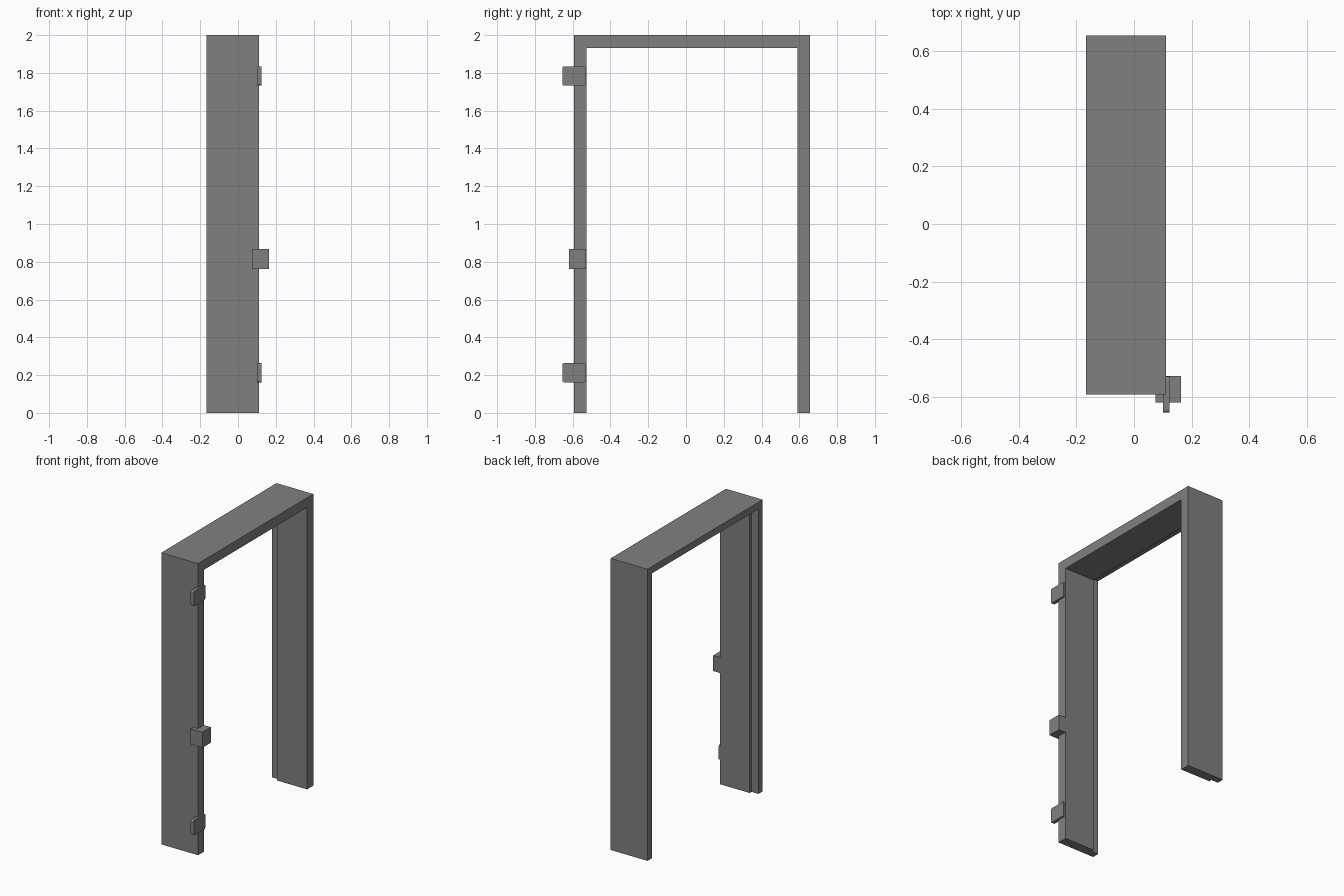
import bpy, bmesh

cube = bpy.data.objects.get("Cube")
if cube:
    bpy.data.objects.remove(cube, do_unlink=True)

grey = bpy.data.materials.new("mid grey")
grey.use_nodes = True
colour = (0.216, 0.216, 0.216, 1)
grey.diffuse_color = colour
grey.node_tree.nodes["Principled BSDF"].inputs["Base Color"].default_value = colour


def finish(name, bm):
    bmesh.ops.recalc_face_normals(bm, faces=bm.faces)
    mesh = bpy.data.meshes.new(name)
    bm.to_mesh(mesh)
    bm.free()
    mesh.materials.append(grey)
    obj = bpy.data.objects.new(name, mesh)
    bpy.context.collection.objects.link(obj)
    return obj


def box(name, x, y, z, radius=0):
    """Box from (min, max) ranges; radius rounds the edges running along x."""
    bm = bmesh.new()
    bmesh.ops.create_cube(bm, size=1)
    for v in bm.verts:
        v.co = [r[1] if c > 0 else r[0] for c, r in zip(v.co, (x, y, z))]
    if radius:
        edges = [e for e in bm.edges
                 if abs(e.verts[0].co.x - e.verts[1].co.x) > 1e-4]
        bmesh.ops.bevel(bm, geom=edges, offset=radius, segments=3,
                        profile=0.5, affect='EDGES')
    return finish(name, bm)


# Door frame: rebated section swept up, across and down with mitred corners
BACK, STEP, FRONT = -0.167, -0.115, 0.112
NEAR, FAR, HEIGHT = -0.593, 0.656, 2.0
THICK, REBATE = 0.067, 0.02
section = [(BACK, 0), (FRONT, 0), (FRONT, THICK), (STEP, THICK),
           (STEP, THICK - REBATE), (BACK, THICK - REBATE)]
stations = [lambda d: (NEAR + d, 0), lambda d: (NEAR + d, HEIGHT - d),
            lambda d: (FAR - d, HEIGHT - d), lambda d: (FAR - d, 0)]

bm = bmesh.new()
rings = [[bm.verts.new((x, *place(d))) for x, d in section] for place in stations]
for a, b in zip(rings, rings[1:]):
    for i in range(len(section)):
        j = (i + 1) % len(section)
        bm.faces.new((a[i], a[j], b[j], b[i]))
bm.faces.new(rings[0])
bm.faces.new(rings[-1])
finish("door_frame", bm)

# Two hinge leaves with rounded corners
for name, z in (("lower_hinge", 0.162), ("upper_hinge", 1.733)):
    box(name, (0.1, 0.124), (-0.655, -0.531), (z, z + 0.102), 0.01)

# Latch block halfway up the jamb
box("latch_block", (0.075, 0.164), (-0.62, -0.529), (0.761, 0.868))
